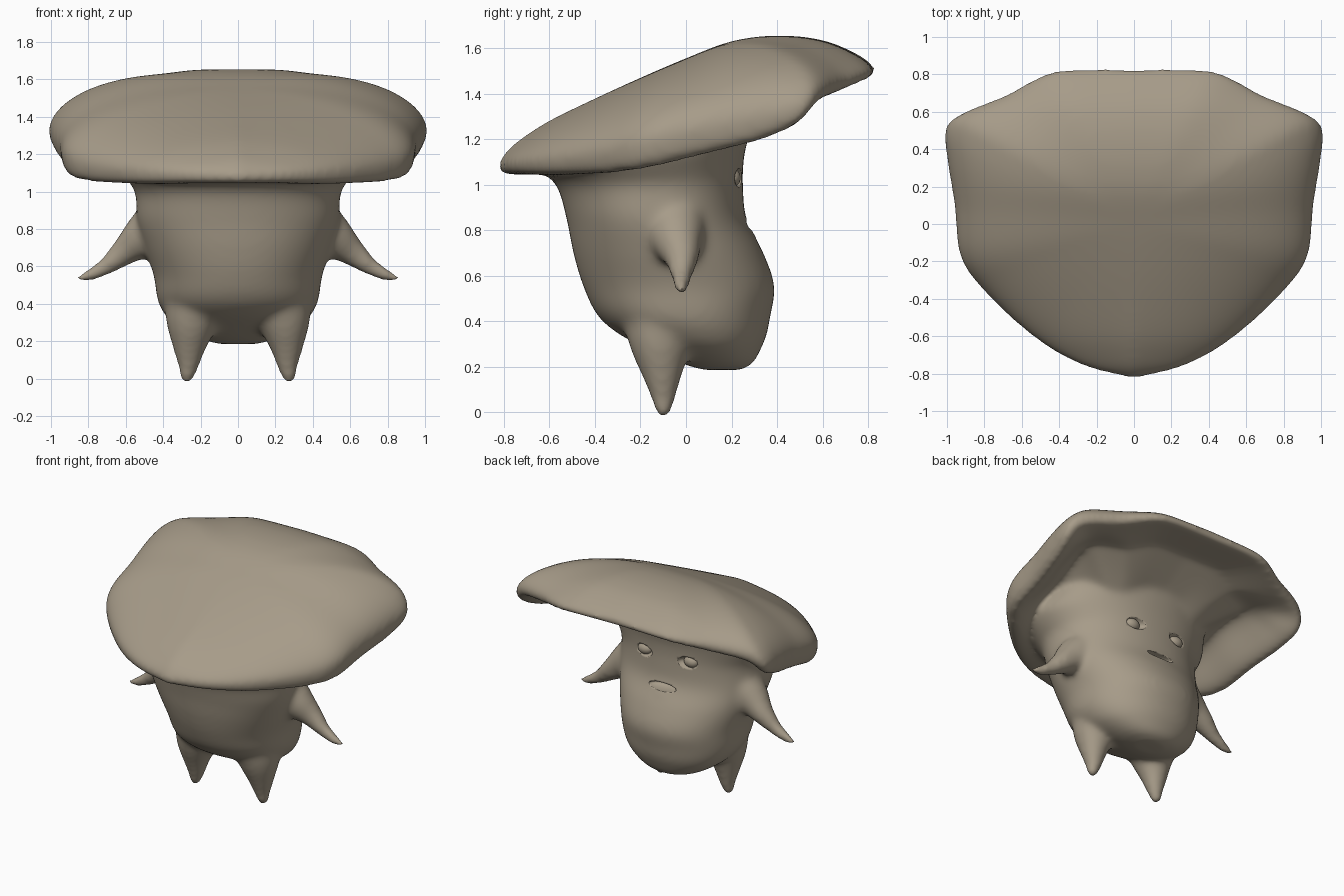
import bpy, bmesh, math
from mathutils import Vector

if "Cube" in bpy.data.objects:
    bpy.data.objects.remove(bpy.data.objects["Cube"])


def curve(table, t):
    """Smooth interpolation of table rows (key, values...) at key t."""
    n = len(table)
    t = min(max(t, table[0][0]), table[-1][0])
    i = max(k for k in range(n - 1) if table[k][0] <= t)
    a, b = table[i], table[i + 1]
    p, q = table[max(i - 1, 0)], table[min(i + 2, n - 1)]
    h = b[0] - a[0]
    u = (t - a[0]) / h
    out = []
    for c in range(1, len(a)):
        ma = (b[c] - p[c]) / (b[0] - p[0]) * h
        mb = (q[c] - a[c]) / (q[0] - a[0]) * h
        out.append((2*u**3 - 3*u**2 + 1) * a[c] + (u**3 - 2*u**2 + u) * ma
                   + (3*u**2 - 2*u**3) * b[c] + (u**3 - u**2) * mb)
    return out


def loft(name, rings):
    """Closed skin over a list of rings, fan-capped at both ends."""
    bm = bmesh.new()
    loops = [[bm.verts.new(p) for p in r] for r in rings]
    n = len(rings[0])
    for a, b in zip(loops, loops[1:]):
        for i in range(n):
            j = (i + 1) % n
            bm.faces.new((a[i], a[j], b[j], b[i]))
    for l in (loops[0], loops[-1]):
        c = bm.verts.new(sum((v.co for v in l), Vector()) / n)
        for i in range(n):
            bm.faces.new((l[i], l[(i + 1) % n], c))
    bmesh.ops.recalc_face_normals(bm, faces=bm.faces)
    me = bpy.data.meshes.new(name)
    bm.to_mesh(me)
    bm.free()
    ob = bpy.data.objects.new(name, me)
    bpy.context.collection.objects.link(ob)
    return ob


def limb(name, pts, side):
    """Tapered round limb through (x, y, z, radius) points."""
    tab = [(i, *p) for i, p in enumerate(pts)]
    rings, steps = [], 24
    for k in range(steps + 1):
        t = k / steps * (len(pts) - 1)
        x, y, z, r = curve(tab, t)
        d = Vector(curve(tab, t + .05)[:3]) - Vector(curve(tab, t - .05)[:3])
        u = Vector((0, 1, 0)).cross(d).normalized()
        v = d.cross(u).normalized()
        ring = []
        for i in range(20):
            a = i / 20 * math.tau
            p = Vector((x, y, z)) + r * (math.cos(a) * u + math.sin(a) * v)
            ring.append((p.x * side, p.y, p.z))
        rings.append(ring)
    return loft(name, rings)


def ball(name, loc, scale):
    bpy.ops.mesh.primitive_uv_sphere_add(segments=28, ring_count=16, location=loc)
    ob = bpy.context.object
    ob.name = name
    ob.scale = scale
    bpy.ops.object.transform_apply(location=True, rotation=False, scale=True)
    bpy.ops.object.shade_smooth()
    return ob


# Cap: top ridge (y, z) and rim (y, x, widest z, lowest z) from front to back
ridge = [(-.83, 1.10), (-.78, 1.165), (-.7, 1.225), (-.6, 1.285), (-.4, 1.38), (-.2, 1.47),
         (0, 1.555), (.2, 1.63), (.4, 1.655), (.6, 1.635), (.75, 1.575), (.83, 1.52)]
rim = [(-.83, 0, 1.09, 1.045), (-.76, .27, 1.10, 1.045), (-.61, .53, 1.11, 1.04),
       (-.36, .80, 1.14, 1.05), (-.17, .93, 1.19, 1.075), (.1, .96, 1.25, 1.135),
       (.35, 1.0, 1.30, 1.195), (.51, 1.01, 1.33, 1.265), (.59, .93, 1.40, 1.36),
       (.69, .69, 1.45, 1.405), (.825, .41, 1.50, 1.465), (.83, 0, 1.52, 1.475)]
rim = [(i, x, y, zr, zl) for i, (y, x, zr, zl) in enumerate(rim)]
half = [curve(rim, i / 6) for i in range(67)]
outline = half + [(-x, y, a, b) for x, y, a, b in half[-2:0:-1]]
rings = []
for k in range(1, 25):                                   # domed top
    s = math.sin(k / 24 * math.pi / 2)
    ring = []
    for x, y, zr, zl in outline:
        drop = curve(ridge, y)[0] - zr
        z = curve(ridge, y * s)[0] - drop * (1 - math.sqrt(max(0, 1 - s ** 2.3)))
        ring.append((x * s, y * s, z))
    rings.append(ring)
for s in (.985, .955, .92, .89, .85, .8, .75, .7, .65, .6, .55, .5, .45, .4, .35, .3, .2, .1):   # lip and hollow
    ring = []
    for x, y, zr, zl in outline:
        u = min(max((.93 - s) / .28, 0), 1)
        u = u * u * (3 - 2 * u)
        roof = max(curve(ridge, y * s)[0] - .25, zl) - .6 * max(0, .65 - s)
        z = zl * (1 - u) + roof * u
        if s > .98:
            z = (zl + zr) / 2 - .02
        ring.append((x * s, y * s, z))
    rings.append(ring)
cap = loft("cap", rings)

# Body: (z, half width, front y, back y)
body = [(.185, .10, .08, .24), (.21, .20, -.01, .29), (.28, .33, -.17, .33), (.34, .39, -.29, .355),
        (.42, .43, -.385, .37), (.55, .45, -.45, .39), (.7, .50, -.495, .34),
        (.85, .54, -.525, .265), (1.0, .55, -.57, .25), (1.06, .59, -.63, .25),
        (1.15, .64, -.67, .26), (1.32, .56, -.4, .31)]
rings = []
for k in range(49):
    z = .185 + (1.32 - .185) * (k / 48) ** 1.3
    w, f, b = curve(body, z)
    ring = []
    for i in range(64):
        a = i / 64 * math.tau
        c, s = math.cos(a), math.sin(a)
        ring.append((w * math.copysign(abs(c) ** .94, c),
                     (f + b) / 2 + (b - f) / 2 * math.copysign(abs(s) ** .94, s), z))
    rings.append(ring)
parts = [loft("mushroom_body", rings), cap]

# Arms and legs
for side in (1, -1):
    parts.append(limb("arm", [(.36, -.05, .88, .15), (.50, -.04, .765, .12), (.60, -.02, .685, .08),
                              (.70, -.02, .605, .05), (.79, -.02, .555, .035), (.865, -.02, .53, .018)], side))
    parts.append(limb("leg", [(.278, -.10, -.02, .03), (.265, -.10, .07, .058), (.26, -.105, .17, .092),
                              (.25, -.11, .28, .135), (.23, -.11, .39, .165), (.18, -.10, .55, .2)], side))
parts.append(ball("lower_lip", (0, .26, .775), (.12, .045, .03)))

# Fuse all parts into one soft skin
bpy.ops.object.select_all(action='DESELECT')
for p in parts:
    p.select_set(True)
skin = parts[0]
bpy.context.view_layer.objects.active = skin
bpy.ops.object.join()
m = skin.modifiers.new("fuse", 'REMESH')
m.mode, m.voxel_size, m.use_smooth_shade = 'VOXEL', .017, True
bpy.ops.object.modifier_apply(modifier=m.name)
m = skin.modifiers.new("soften", 'SMOOTH')
m.factor, m.iterations = .5, 22
bpy.ops.object.modifier_apply(modifier=m.name)

# Face on the back: eye sockets and mouth slit, with eyeballs
brown = bpy.data.materials.new("brown")
brown.diffuse_color = (.385, .33, .25, 1)
brown.use_nodes = True
brown.node_tree.nodes["Principled BSDF"].inputs["Base Color"].default_value = brown.diffuse_color
skin.data.materials.append(brown)
cutters = [ball("mouth_cutter", (0, .28, .825), (.11, .07, .026))]
for side in (1, -1):
    cutters.append(ball("eye_cutter", (.185 * side, .255, 1.03), (.085, .06, .045)))
    eye = ball("eye", (.185 * side, .2, 1.03), (.055, .04, .042))
    eye.data.materials.append(brown)
for c in cutters:
    c.data.materials.append(brown)
    c.hide_render = True
    c.hide_set(True)
    m = skin.modifiers.new(c.name, 'BOOLEAN')
    m.object, m.operation, m.solver = c, 'DIFFERENCE', 'EXACT'
